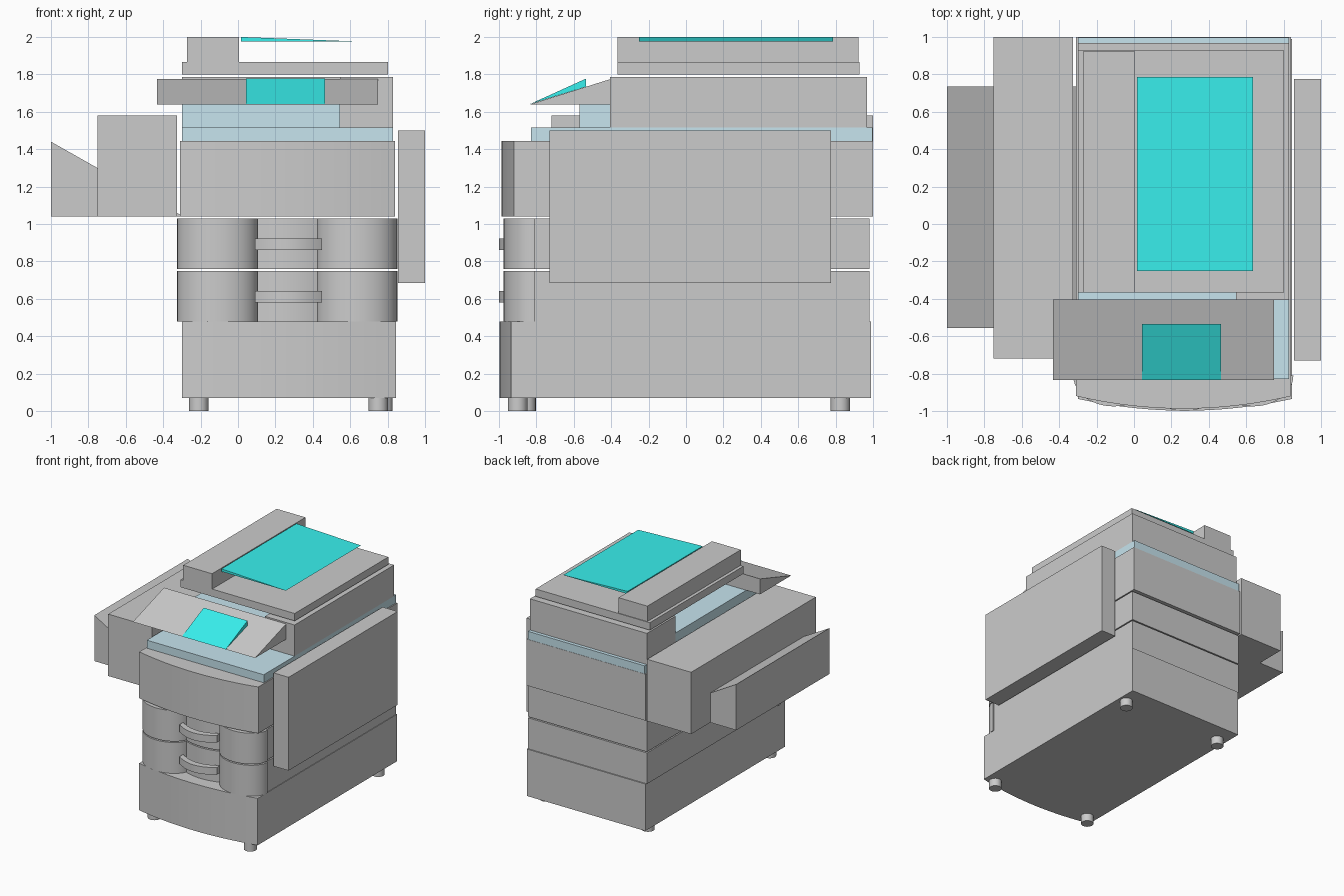
import bpy, bmesh, math

if "Cube" in bpy.data.objects:
    bpy.data.objects.remove(bpy.data.objects["Cube"])


def material(name, color):
    m = bpy.data.materials.new(name)
    m.diffuse_color = color
    m.use_nodes = True
    m.node_tree.nodes["Principled BSDF"].inputs["Base Color"].default_value = m.diffuse_color
    return m


BLUE = material("pale_blue", (0.57, 0.78, 0.86, 1))
CYAN = material("cyan", (0.04, 0.87, 0.85, 1))


def prism(name, pts, lo, hi, axis='z', mat=None, smooth=False):
    """Extrude a 2D profile along an axis (z: xy points, x: yz points, y: xz points)."""
    place = {'z': lambda a, b, t: (a, b, t),
             'x': lambda a, b, t: (t, a, b),
             'y': lambda a, b, t: (a, t, b)}[axis]
    bm = bmesh.new()
    bottom = [bm.verts.new(place(a, b, lo)) for a, b in pts]
    top = [bm.verts.new(place(a, b, hi)) for a, b in pts]
    bm.faces.new(bottom)
    bm.faces.new(top)
    n = len(pts)
    for i in range(n):
        j = (i + 1) % n
        bm.faces.new((bottom[i], bottom[j], top[j], top[i]))
    bmesh.ops.recalc_face_normals(bm, faces=bm.faces)
    me = bpy.data.meshes.new(name)
    bm.to_mesh(me)
    bm.free()
    ob = bpy.data.objects.new(name, me)
    bpy.context.collection.objects.link(ob)
    if mat:
        me.materials.append(mat)
    if smooth:
        bpy.ops.object.select_all(action='DESELECT')
        ob.select_set(True)
        bpy.context.view_layer.objects.active = ob
        bpy.ops.object.shade_smooth_by_angle(angle=math.radians(30))
    return ob


def box(name, x0, x1, y0, y1, z0, z1, mat=None):
    return prism(name, [(x0, y0), (x1, y0), (x1, y1), (x0, y1)], z0, z1, mat=mat)


def bow(x0, x1, y_side, y_mid, n=24):
    """Shallow curve from x0 to x1, bulging to y_mid at the centre."""
    return [(x0 + (x1 - x0) * i / n,
             y_side + (y_mid - y_side) * (1 - (2 * i / n - 1) ** 2))
            for i in range(n + 1)]


def half_ellipse(cx, cy, rx, ry, n=24):
    return [(cx - rx * math.cos(math.pi * i / n),
             cy - ry * math.sin(math.pi * i / n)) for i in range(n + 1)]


# Feet
feet = [(-0.21, -0.855), (0.75, -0.90), (-0.21, 0.825), (0.775, 0.825)]
for k, (x, y) in enumerate(feet):
    ring = [(x + 0.052 * math.cos(math.tau * i / 20),
             y + 0.052 * math.sin(math.tau * i / 20)) for i in range(20)]
    prism(f"foot_{k + 1}", ring, 0, 0.075, smooth=True)

# Base cabinet and upper body with bowed fronts
prism("base_cabinet", bow(-0.30, 0.845, -0.935, -0.998) + [(0.845, 0.99), (-0.30, 0.99)],
      0.07, 0.48, smooth=True)
prism("upper_body", bow(-0.31, 0.84, -0.92, -0.987) + [(0.84, 1.0), (-0.31, 1.0)],
      1.04, 1.445, smooth=True)

# Two paper drawers: recessed core, rounded front columns, curved handle
for k, (z0, z1, hz) in enumerate([(0.48, 0.75, 0.58), (0.76, 1.03, 0.86)]):
    core = [(-0.31, -0.81), (0.10, -0.81)] + bow(0.105, 0.425, -0.86, -0.89, 12)
    core += [(0.43, -0.81), (0.84, -0.81), (0.84, 0.98), (-0.31, 0.98)]
    prism(f"drawer_body_{k + 1}", core, z0, z1, smooth=True)
    for side, cx in (("left", -0.108), ("right", 0.635)):
        prism(f"drawer_column_{side}_{k + 1}",
              half_ellipse(cx, -0.81, 0.217, 0.165), z0, z1, smooth=True)
    outer = bow(0.09, 0.45, -0.935, -1.0, 16)
    inner = bow(0.09, 0.45, -0.885, -0.945, 16)
    prism(f"drawer_handle_{k + 1}", outer + inner[::-1], hz, hz + 0.063, smooth=True)

# Side feeder on the right
box("right_feeder", 0.855, 1.0, -0.73, 0.775, 0.685, 1.5)

# Finisher and sloped catch tray on the left
box("finisher", -0.75, -0.325, -0.72, 1.0, 1.04, 1.58)
prism("catch_tray", [(-1, 1.44), (-1, 1.04), (-0.31, 1.04), (-0.31, 1.05)],
      -0.555, 0.735, axis='y')

# Blue deck and raised output bed
box("blue_deck", -0.30, 0.83, -0.83, 0.998, 1.445, 1.515, BLUE)
box("output_bed", -0.30, 0.545, -0.57, 0.57, 1.515, 1.64, BLUE)

# Scanner support, L-shaped around the output opening
prism("scanner_support", [(0.545, -0.405), (0.83, -0.405), (0.83, 0.968),
                          (-0.30, 0.968), (-0.30, 0.57), (0.545, 0.57)], 1.515, 1.787)

# Sloped control panel with raised screen
prism("control_panel", [(-0.833, 1.64), (-0.403, 1.64), (-0.403, 1.775)],
      -0.433, 0.748, axis='x')
prism("touch_screen", [(-0.835, 1.641), (-0.535, 1.734), (-0.535, 1.777)],
      0.043, 0.466, axis='x', mat=CYAN)

# Scanner lid, document feeder and feeder tray
box("scanner_lid", -0.30, 0.803, -0.365, 0.928, 1.80, 1.865)
box("document_feeder", -0.272, 0.006, -0.367, 0.922, 1.865, 2.0)
prism("feeder_tray", [(0.015, 2.0), (0.015, 1.977), (0.637, 1.976)],
      -0.25, 0.785, axis='y', mat=CYAN)
